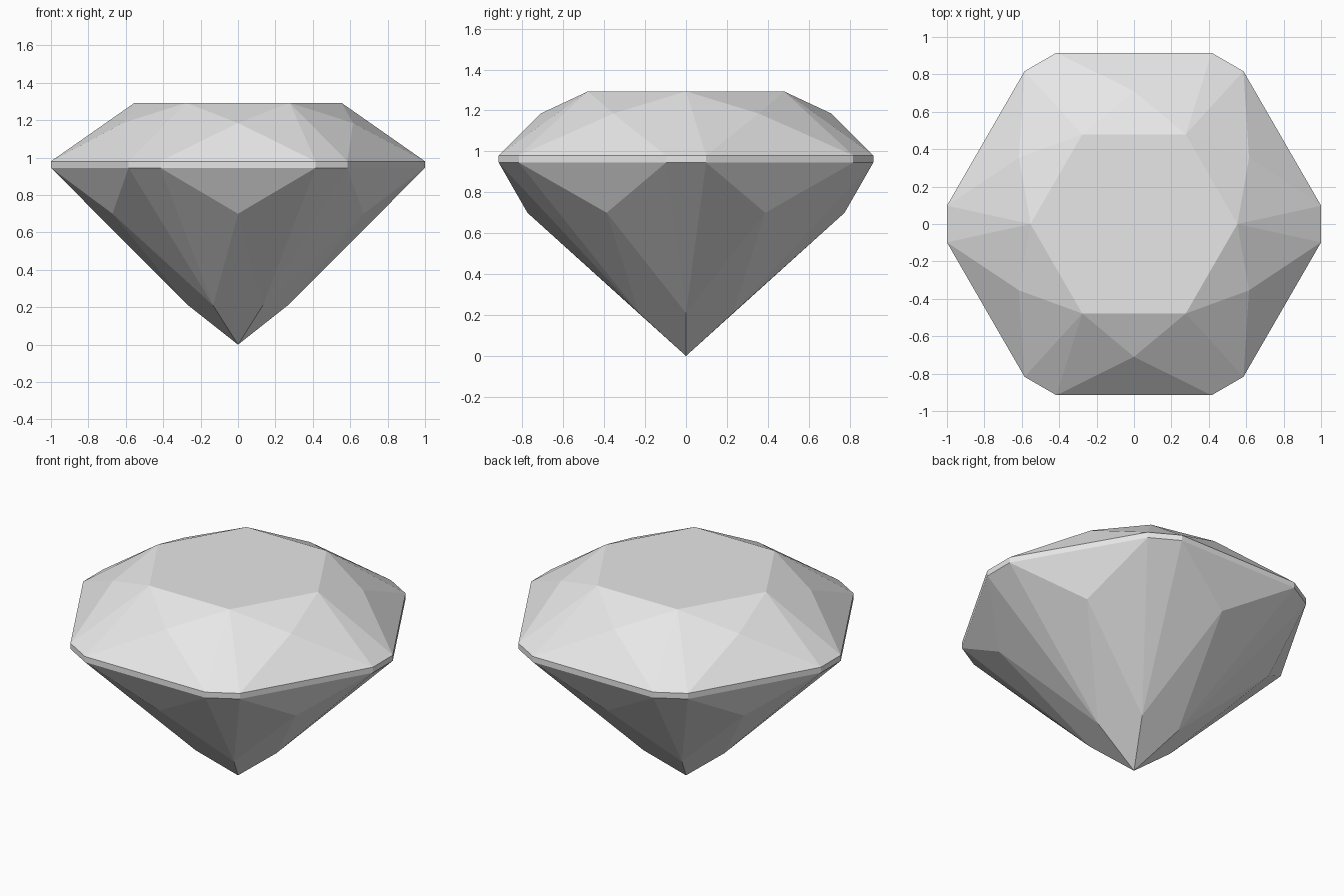
import bpy
import bmesh
from math import cos, sin, radians

if "Cube" in bpy.data.objects:
    bpy.data.objects.remove(bpy.data.objects["Cube"], do_unlink=True)

SIDES = 6
STEP = 360 / SIDES
CORNER = 5.6  # half angle of each clipped girdle corner

# Material
grey = bpy.data.materials.new("gem_grey")
grey.use_nodes = True
colour = (0.8, 0.8, 0.8, 1)
grey.diffuse_color = colour
grey.node_tree.nodes["Principled BSDF"].inputs["Base Color"].default_value = colour

bm = bmesh.new()


def ring(radius, z, offset=0):
    """Six points around the gem, starting at the given angle."""
    angles = [radians(i * STEP + offset) for i in range(SIDES)]
    return [bm.verts.new((radius * cos(a), radius * sin(a), z)) for a in angles]


# Point rings from the table down to the tip
table = ring(0.553, 1.293)
crown = ring(0.71, 1.185, STEP / 2)
top_a, top_b = ring(1.005, 0.98, -CORNER), ring(1.005, 0.98, CORNER)
low_a, low_b = ring(1.005, 0.945, -CORNER), ring(1.005, 0.945, CORNER)
pavilion = ring(0.775, 0.70, STEP / 2)
lower = ring(0.266, 0.21)
tip = bm.verts.new((0, 0, 0))

bm.faces.new(table)
for i in range(SIDES):
    j = (i + 1) % SIDES
    facets = [
        # Crown facets
        (crown[i], table[j], table[i]),
        (crown[i], table[i], top_b[i]),
        (crown[i], top_a[j], table[j]),
        (crown[i], top_b[i], top_a[j]),
        (table[i], top_a[i], top_b[i]),
        # Girdle band
        (top_a[i], low_a[i], low_b[i], top_b[i]),
        (top_b[i], low_b[i], low_a[j], top_a[j]),
        # Pavilion facets
        (pavilion[i], low_a[j], low_b[i]),
        (pavilion[i], low_b[i], lower[i]),
        (pavilion[i], lower[j], low_a[j]),
        (lower[i], low_b[i], low_a[i]),
        (pavilion[i], lower[i], tip, lower[j]),
    ]
    for facet in facets:
        bm.faces.new(facet)

bmesh.ops.recalc_face_normals(bm, faces=bm.faces[:])
mesh = bpy.data.meshes.new("cut_gem")
bm.to_mesh(mesh)
bm.free()
mesh.materials.append(grey)
bpy.context.collection.objects.link(bpy.data.objects.new("cut_gem", mesh))
